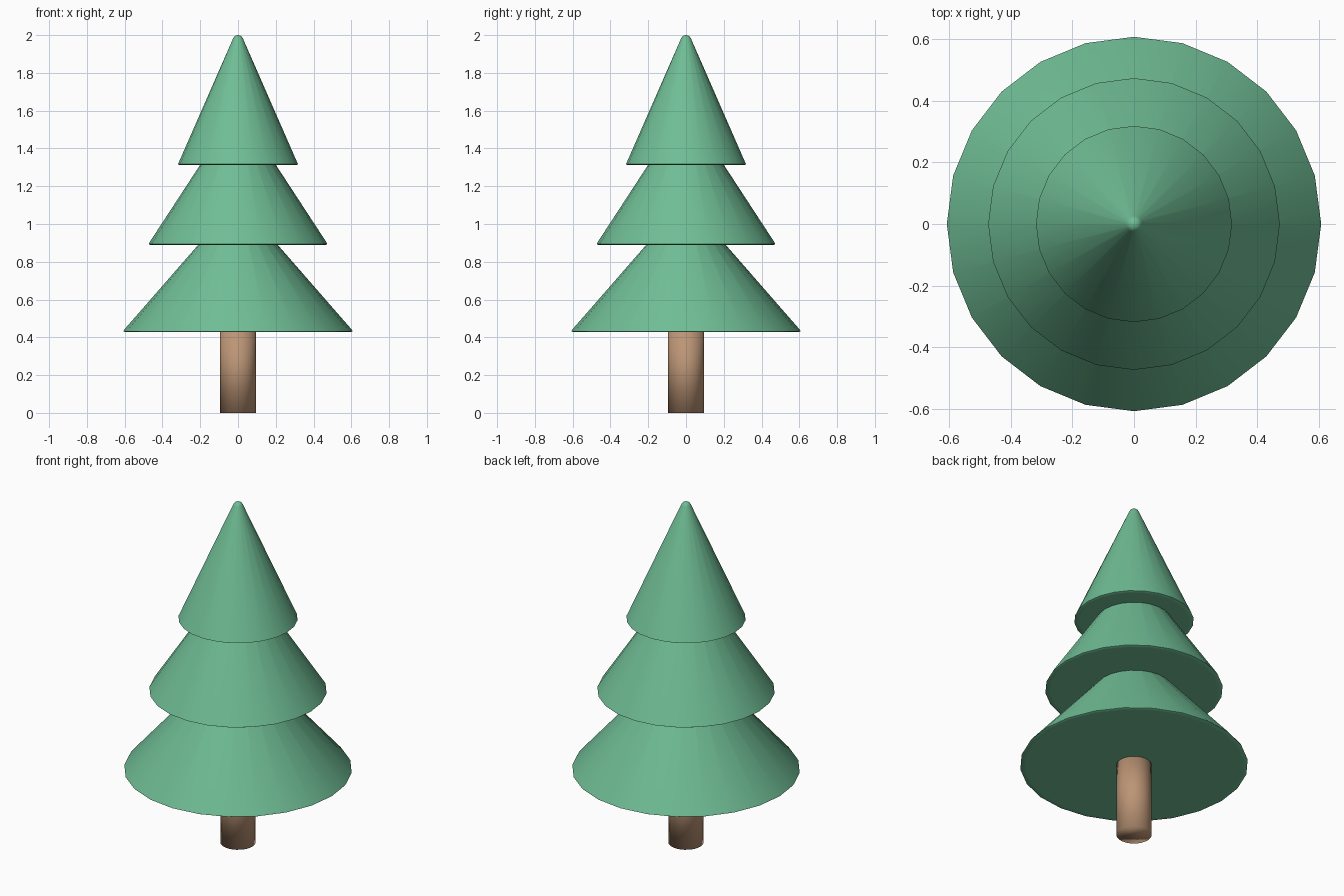
import bpy, bmesh, math

SIDES = 24

cube = bpy.data.objects.get("Cube")
if cube:
    bpy.data.objects.remove(cube, do_unlink=True)


def material(name, rgb):
    mat = bpy.data.materials.new(name)
    mat.use_nodes = True
    colour = (*rgb, 1.0)
    mat.diffuse_color = colour
    mat.node_tree.nodes["Principled BSDF"].inputs["Base Color"].default_value = colour
    return mat


def lathe(name, profile, mat, angle):
    """Turn (radius, height) points about z; close both ends."""
    bm = bmesh.new()
    rings = []
    for radius, height in profile:
        ring = []
        for i in range(SIDES):
            a = math.tau * i / SIDES
            ring.append(bm.verts.new((radius * math.cos(a), radius * math.sin(a), height)))
        rings.append(ring)
    for low, high in zip(rings, rings[1:]):
        for i in range(SIDES):
            j = (i + 1) % SIDES
            bm.faces.new((low[i], low[j], high[j], high[i]))
    bm.faces.new(rings[0][::-1])
    bm.faces.new(rings[-1])
    mesh = bpy.data.meshes.new(name)
    bm.to_mesh(mesh)
    bm.free()
    mesh.materials.append(mat)
    obj = bpy.data.objects.new(name, mesh)
    bpy.context.collection.objects.link(obj)
    bpy.ops.object.select_all(action="DESELECT")
    obj.select_set(True)
    bpy.context.view_layer.objects.active = obj
    bpy.ops.object.shade_smooth_by_angle(angle=math.radians(angle))


def foliage(name, radius, base, tip_radius, top):
    """Cone with a flat underside, softened rim and rounded tip."""
    profile = [
        (radius - 0.03, base),
        (radius - 0.008, base),
        (radius, base + 0.004),
        (radius - 0.004, base + 0.012),
    ]
    # Rounded tip, from the cone side to almost the axis
    for step in range(5):
        a = math.radians(22 + 16 * step)
        profile.append((tip_radius * math.cos(a), top - tip_radius * (1 - math.sin(a))))
    lathe(name, profile, green, 62)


green = material("leaf green", (0.16, 0.51, 0.30))
brown = material("bark brown", (0.50, 0.30, 0.18))

# Trunk
lathe("trunk", [(0.094, 0.0), (0.094, 0.46)], brown, 180)

# Three tiers of branches
foliage("lower_branches", 0.607, 0.428, 0.025, 1.12)
foliage("middle_branches", 0.473, 0.89, 0.025, 1.60)
foliage("top_branches", 0.318, 1.313, 0.028, 2.0)
